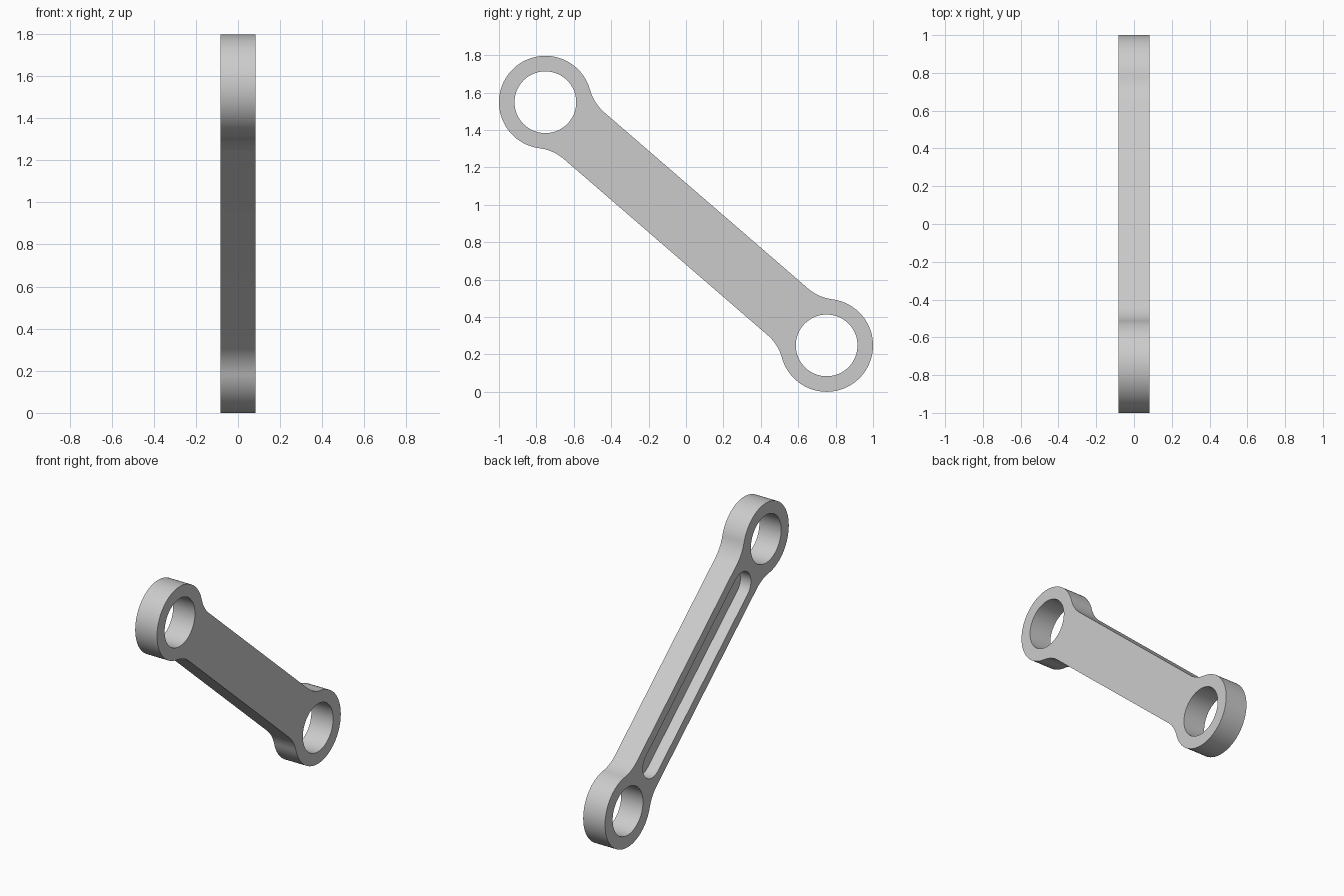
import bpy
import bmesh
from math import atan2, cos, hypot, pi, radians, sin, sqrt
from mathutils import Matrix

if "Cube" in bpy.data.objects:
    bpy.data.objects.remove(bpy.data.objects["Cube"])

HALF_THICK = 0.083
RING, HOLE, BAR = 0.248, 0.165, 0.165     # ring radius, hole radius, bar half width
FILLET = 0.25
SLOT_RADIUS, SLOT_DEPTH, SLOT_END = 0.1, 0.08, 0.745
EYE_Y, EYE_Z, MID_Z = 0.752, 0.65, 0.898
REACH = hypot(EYE_Y, EYE_Z)               # middle of bar to ring centre
PLACE = Matrix.Translation((0, 0, MID_Z)) @ Matrix.Rotation(-atan2(EYE_Z, EYE_Y), 4, "X")

steel = bpy.data.materials.new("plain grey")
steel.use_nodes = True
GREY = (0.6, 0.6, 0.6, 1)
steel.diffuse_color = GREY
steel.node_tree.nodes["Principled BSDF"].inputs["Base Color"].default_value = GREY


def arc(cu, cv, radius, start, end, steps):
    """Points of an arc in the plane of the link."""
    angles = [start + (end - start) * i / steps for i in range(steps + 1)]
    return [(cu + radius * cos(a), cv + radius * sin(a)) for a in angles]


def half_turn(points):
    return [(-u, -v) for u, v in points]


def prism(name, points, x0, x1):
    """Extrude a closed outline from x0 to x1 and tilt it into place."""
    bm = bmesh.new()
    face = bm.faces.new([bm.verts.new((x0, u, v)) for u, v in points])
    extruded = bmesh.ops.extrude_face_region(bm, geom=[face])["geom"]
    moved = [g for g in extruded if isinstance(g, bmesh.types.BMVert)]
    bmesh.ops.translate(bm, verts=moved, vec=(x1 - x0, 0, 0))
    bmesh.ops.recalc_face_normals(bm, faces=bm.faces)
    bm.transform(PLACE)
    mesh = bpy.data.meshes.new(name)
    bm.to_mesh(mesh)
    bm.free()
    mesh.materials.append(steel)
    obj = bpy.data.objects.new(name, mesh)
    bpy.context.collection.objects.link(obj)
    return obj


# Outline: a quarter with its fillet and ring arc, mirrored and turned
run = sqrt((RING + FILLET) ** 2 - (BAR + FILLET) ** 2)
meet = atan2(BAR + FILLET, run)
quarter = arc(REACH - run, BAR + FILLET, FILLET, -pi / 2, -meet, 12)
quarter += arc(REACH, 0, RING, pi - meet, 0, 40)[1:]
half = quarter + [(u, -v) for u, v in reversed(quarter[:-1])]
link = prism("connecting_link", half + half_turn(half), -HALF_THICK, HALF_THICK)

# Cutters: two through holes and a round-ended slot on one face
cutters = []
for side, name in ((1, "lower_hole"), (-1, "upper_hole")):
    circle = arc(side * REACH, 0, HOLE, 0, 2 * pi, 80)[:-1]
    cutters.append(prism(name, circle, -0.2, 0.2))
cap = arc(SLOT_END - SLOT_RADIUS, 0, SLOT_RADIUS, -pi / 2, pi / 2, 24)
cutters.append(prism("slot", cap + half_turn(cap), -0.2, SLOT_DEPTH - HALF_THICK))

bpy.ops.object.select_all(action="DESELECT")
bpy.context.view_layer.objects.active = link
link.select_set(True)
for cutter in cutters:
    cutter.hide_render = True
    cut = link.modifiers.new(cutter.name, "BOOLEAN")
    cut.operation = "DIFFERENCE"
    cut.solver = "EXACT"
    cut.object = cutter
    bpy.ops.object.modifier_apply(modifier=cut.name)
    bpy.data.objects.remove(cutter)

bpy.ops.object.shade_smooth_by_angle(angle=radians(30))
